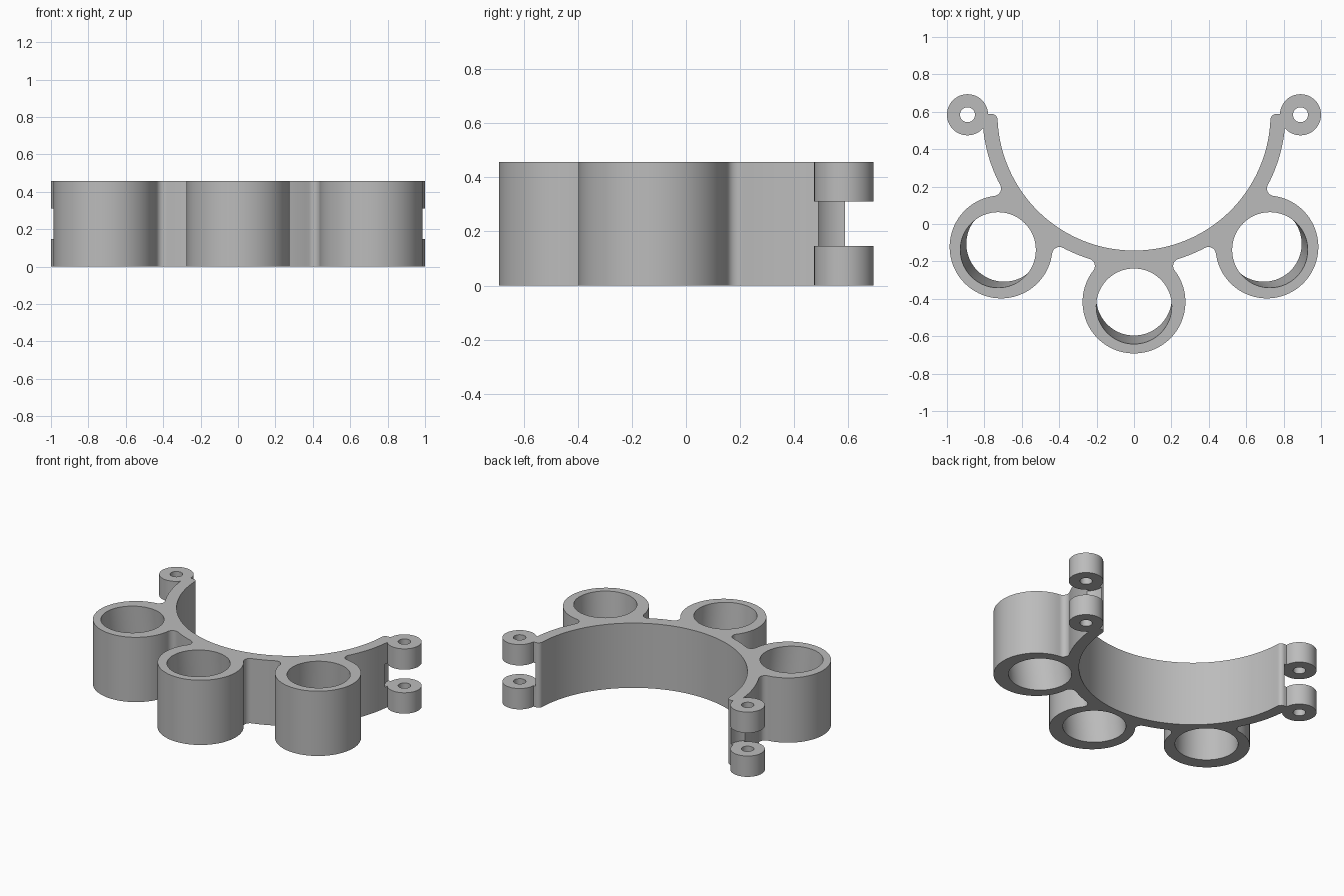
import bpy, bmesh
from math import radians, degrees, acos, cos, sin, pi
from mathutils import Vector, Matrix

if "Cube" in bpy.data.objects:
    bpy.data.objects.remove(bpy.data.objects["Cube"], do_unlink=True)

HEIGHT = 0.457
CENTRE = Vector((0, 0.588))          # centre of the clamp arc
INNER, OUTER = 0.73, 0.81            # clamp arc radii
SPACING, RING, HOLE = 1.005, 0.275, 0.202
FILLET = 0.04
KNUCKLE = (0.89, 0.584)
GAP = (0.147, 0.31)                  # slot between the knuckles

grey = bpy.data.materials.new("grey plastic")
grey.use_nodes = True
colour = (0.5, 0.5, 0.5, 1)
grey.diffuse_color = colour
grey.node_tree.nodes["Principled BSDF"].inputs["Base Color"].default_value = colour


def add(name, bm):
    bmesh.ops.recalc_face_normals(bm, faces=bm.faces[:])
    mesh = bpy.data.meshes.new(name)
    bm.to_mesh(mesh)
    bm.free()
    obj = bpy.data.objects.new(name, mesh)
    obj.data.materials.append(grey)
    bpy.context.collection.objects.link(obj)
    return obj


def activate(obj):
    bpy.ops.object.select_all(action='DESELECT')
    obj.select_set(True)
    bpy.context.view_layer.objects.active = obj


def polar(centre, r, a):
    return centre + r * Vector((cos(radians(a)), sin(radians(a))))


def arc(centre, r, a, b, step=3.0):
    n = max(8, round(abs(b - a) / step))
    return [polar(centre, r, a + (b - a) * i / n) for i in range(n + 1)]


def cut(obj, bm):
    cutter = add("cutter", bm)
    cutter.hide_render = True
    activate(obj)
    mod = obj.modifiers.new("cut", 'BOOLEAN')
    mod.operation, mod.solver, mod.object = 'DIFFERENCE', 'EXACT', cutter
    bpy.ops.object.modifier_apply(modifier=mod.name)
    bpy.data.objects.remove(cutter, do_unlink=True)


def cylinder(r, depth, segments=72):
    bm = bmesh.new()
    bmesh.ops.create_cone(bm, cap_ends=True, segments=segments,
                          radius1=r, radius2=r, depth=depth)
    return bm


# Clamp outline: outer arc with three filleted rings, then the inner arc
ro, rr = OUTER + FILLET, RING + FILLET
d = degrees(acos((ro**2 + SPACING**2 - rr**2) / (2 * ro * SPACING)))
e = 180 - degrees(acos((SPACING**2 + rr**2 - ro**2) / (2 * SPACING * rr)))
ring_angles = (-45, -90, -135)
outline, last = [], 0
for a in ring_angles:
    outline += arc(CENTRE, OUTER, last, a + d, 2)
    outline += arc(polar(CENTRE, ro, a + d), FILLET, a + d + 180, a + e + 180, 10)[1:-1]
    outline += arc(polar(CENTRE, SPACING, a), RING, a + e, a - e, 4)
    outline += arc(polar(CENTRE, ro, a - d), FILLET, a - e + 180, a - d + 180, 10)[1:-1]
    last = a - d
outline += arc(CENTRE, OUTER, last, -180, 2)
tip = 0.03
tip_centre = Vector((INNER + tip, CENTRE.y - tip))
left_tip = arc(tip_centre, tip, 90, 180, 10)
outline += [Vector((-p.x, p.y)) for p in left_tip]
outline += arc(CENTRE, INNER, -177, -3, 2)
outline += left_tip[::-1]

bm = bmesh.new()
face = bm.faces.new([bm.verts.new((p.x, p.y, 0)) for p in outline])
top = bmesh.ops.extrude_face_region(bm, geom=[face])["geom"]
bmesh.ops.translate(bm, vec=(0, 0, HEIGHT),
                    verts=[v for v in top if isinstance(v, bmesh.types.BMVert)])
clamp = add("clamp_with_rings", bm)

# Ring holes lean outwards towards the top
for a in ring_angles:
    bm = cylinder(HOLE, HEIGHT + 0.1)
    centre, lean = polar(CENTRE, SPACING, a), polar(Vector((0, 0)), 0.1, a)
    for v in bm.verts:
        z = v.co.z
        v.co += Vector((centre.x + lean.x * z, centre.y + lean.y * z, HEIGHT / 2))
    cut(clamp, bm)

# Clearance in the arm tips between the knuckles
for side in (-1, 1):
    bm = cylinder(0.127, GAP[1] - GAP[0])
    bmesh.ops.translate(bm, verts=bm.verts[:],
                        vec=(side * KNUCKLE[0], KNUCKLE[1], sum(GAP) / 2))
    cut(clamp, bm)
parts = [clamp]

# Hinge knuckles: short tubes spun from a rectangle
for side, label in ((-1, "right"), (1, "left")):
    for level, z0, z1 in (("lower", 0, GAP[0]), ("upper", GAP[1], HEIGHT)):
        bm = bmesh.new()
        section = [bm.verts.new((r, 0, z)) for r, z in
                   ((0.04, z0), (0.11, z0), (0.11, z1), (0.04, z1))]
        edges = [bm.edges.new((section[i - 1], section[i])) for i in range(4)]
        bmesh.ops.spin(bm, geom=section + edges, cent=(0, 0, 0), axis=(0, 0, 1),
                       angle=2 * pi, steps=48, use_merge=True)
        bmesh.ops.remove_doubles(bm, verts=bm.verts[:], dist=0.0001)
        bmesh.ops.transform(bm, verts=bm.verts[:], matrix=Matrix.Translation(
            (side * KNUCKLE[0], KNUCKLE[1], 0)))
        parts.append(add(f"{label}_{level}_knuckle", bm))

for obj in parts:
    activate(obj)
    bpy.ops.object.shade_smooth_by_angle(angle=radians(30))
